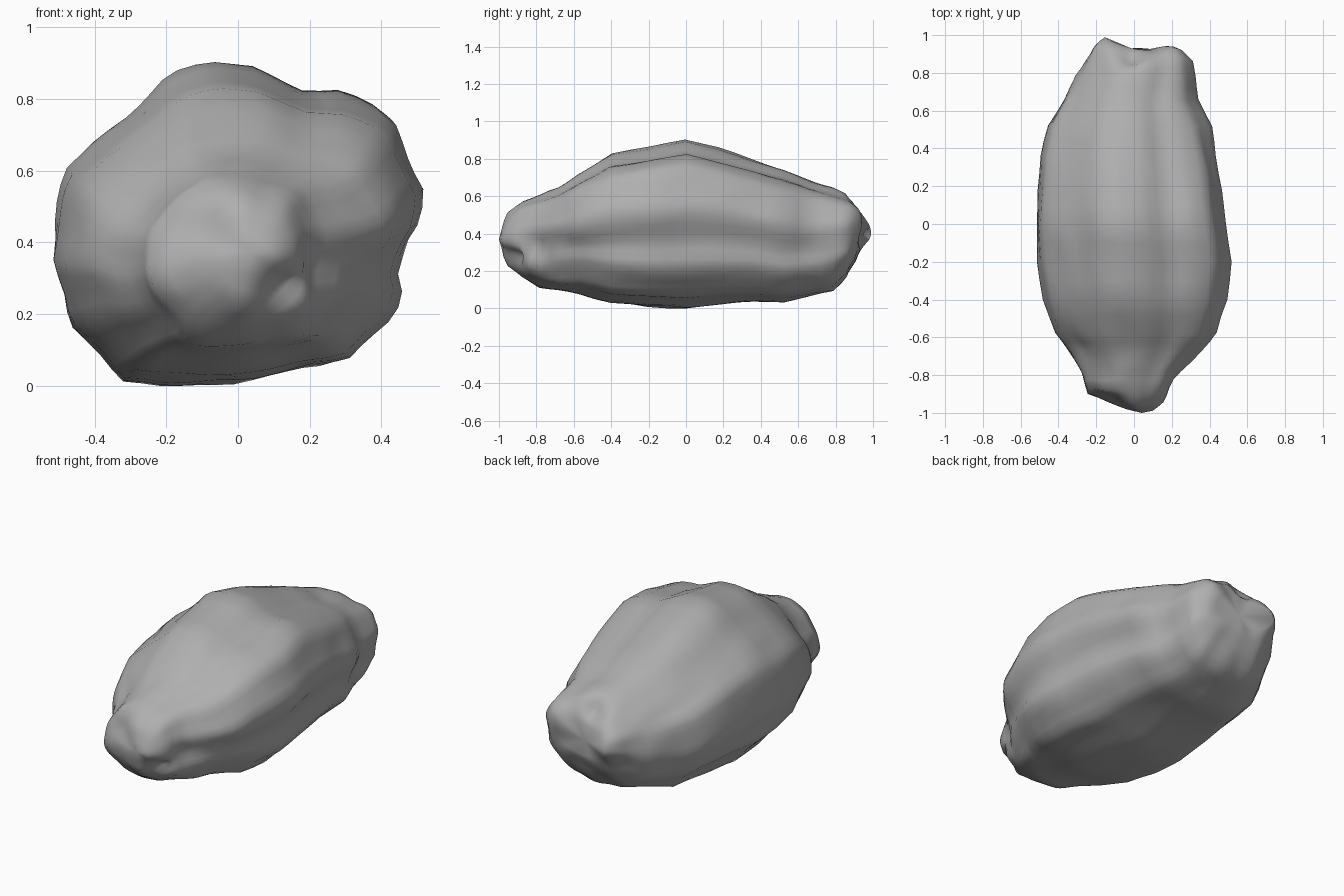
import bpy, bmesh, math
from mathutils import Vector, noise

if "Cube" in bpy.data.objects:
    bpy.data.objects.remove(bpy.data.objects["Cube"])

# Cross-section of the boulder at mid length (x, z), anticlockwise
OUTLINE = [(.52, .565), (.48, .645), (.43, .775), (.32, .82), (.19, .825), (.07, .885),
           (-.07, .905), (-.18, .87), (-.3, .755), (-.38, .69), (-.485, .605), (-.505, .47),
           (-.52, .34), (-.49, .27), (-.465, .17), (-.38, .09), (-.32, .01), (-.2, 0), (.02, .005),
           (.19, .045), (.3, .06), (.42, .175), (.465, .25), (.445, .31), (.465, .4), (.51, .48)]
# Stations along the length: y, x min, x max, z bottom, z top, roundness
STATIONS = [(-.985, -.03, .10, .31, .43, 1), (-.945, -.13, .15, .23, .51, .9),
            (-.88, -.24, .19, .165, .58, .7), (-.78, -.28, .26, .115, .61, .5),
            (-.68, -.345, .36, .10, .65, .35), (-.58, -.415, .44, .08, .725, .2),
            (-.4, -.48, .495, .03, .83, .1), (-.2, -.515, .52, .012, .868, 0),
            (0, -.52, .49, 0, .905, 0), (.18, -.512, .465, .02, .86, 0),
            (.36, -.495, .435, .035, .80, .1), (.52, -.455, .41, .03, .745, .2),
            (.66, -.375, .345, .06, .69, .35), (.78, -.305, .335, .095, .65, .45),
            (.86, -.25, .32, .17, .61, .6), (.9, -.21, .27, .235, .56, .75),
            (.92, -.14, .19, .31, .49, 1)]
# Local dents and bumps: centre, radius, shift
SHAPING = [((-.14, .92, .44), .13, (-.01, .04, .01)),    # back left lobe
           ((-.14, .95, .37), .07, (-.01, .04, 0)),      # back tip
           ((-.02, .92, .4), .05, (0, -.05, 0)),         # back crack
           ((-.02, .88, .56), .06, (0, -.03, -.03)),
           ((.2, .88, .48), .1, (.0, .02, .02)),         # back right lobe
           ((.24, -.82, .33), .07, (-.04, .03, .01)),    # mouth-like groove
           ((.12, -.92, .28), .06, (-.01, .05, .02)),
           ((.17, -.87, .22), .07, (.02, -.02, -.01)),   # lower lip
           ((.38, -.6, .22), .16, (-.03, .03, .015)),    # undercut at front right
           ((-.25, -.87, .27), .08, (-.015, -.02, 0)),   # front left lump
           ((-.33, -.7, .55), .09, (.03, .02, -.02)),    # notch behind lump
           ((-.12, -.92, .45), .07, (.01, .03, 0))]      # front hollow


def resample(points, count):
    """Spread count points evenly round a closed outline."""
    loop = [Vector(p) for p in points]
    edges = list(zip(loop, loop[1:] + loop[:1]))
    step = sum((b - a).length for a, b in edges) / count
    out, travelled = [], 0
    for a, b in edges:
        length = (b - a).length
        while len(out) < count and len(out) * step <= travelled + length:
            out.append(a.lerp(b, (len(out) * step - travelled) / length))
        travelled += length
    return out


def section(station, profile):
    """Fit the outline, blended towards an ellipse, into a station's box."""
    y, x0, x1, z0, z1, rounding = station
    ring = []
    for p in profile:
        u, v = p.x / .52, (p.y - .4525) / .4525
        angle = math.atan2(v, u)
        u += (math.cos(angle) - u) * rounding
        v += (math.sin(angle) - v) * rounding
        ring.append(Vector(((x0 + x1) / 2 + u * (x1 - x0) / 2, y,
                            (z0 + z1) / 2 + v * (z1 - z0) / 2)))
    return ring


def shape(p):
    """Apply the local dents plus streaky roughness, stronger at the ends."""
    q = p.copy()
    for centre, radius, shift in SHAPING:
        weight = math.exp(-((p - Vector(centre)).length / radius) ** 2)
        q += Vector(shift) * weight
    rough = .01 + .02 * max(0, abs(p.y) - .5)
    q += noise.noise_vector(Vector((p.x * 8, p.y * 4, p.z * 8))) * rough
    q.z = max(q.z, 0)
    return q


# Loft the boulder through all stations, with one extra ring between each pair
SIDES = 60
profile = resample(OUTLINE, SIDES)
stations = []
for a, b in zip(STATIONS, STATIONS[1:]):
    stations += [a, tuple((s + t) / 2 for s, t in zip(a, b))]
stations.append(STATIONS[-1])
bm = bmesh.new()
rings = [[bm.verts.new(shape(p)) for p in section(s, profile)] for s in stations]
for r0, r1 in zip(rings, rings[1:]):
    for i in range(SIDES):
        j = (i + 1) % SIDES
        bm.faces.new((r0[i], r0[j], r1[j], r1[i]))
# Close both ends
for ring, tip in ((rings[0], (.04, -1, .37)), (rings[-1], (.02, .915, .39))):
    apex = bm.verts.new(tip)
    for i in range(SIDES):
        bm.faces.new((ring[i], ring[(i + 1) % SIDES], apex))
bmesh.ops.recalc_face_normals(bm, faces=bm.faces)
mesh = bpy.data.meshes.new("boulder")
bm.to_mesh(mesh)
bm.free()
boulder = bpy.data.objects.new("boulder", mesh)
bpy.context.collection.objects.link(boulder)
for face in mesh.polygons:
    face.use_smooth = True

# Dark grey stone
stone = bpy.data.materials.new("dark_stone")
stone.diffuse_color = (.43, .43, .43, 1)
stone.use_nodes = True
stone.node_tree.nodes["Principled BSDF"].inputs["Base Color"].default_value = stone.diffuse_color
mesh.materials.append(stone)
